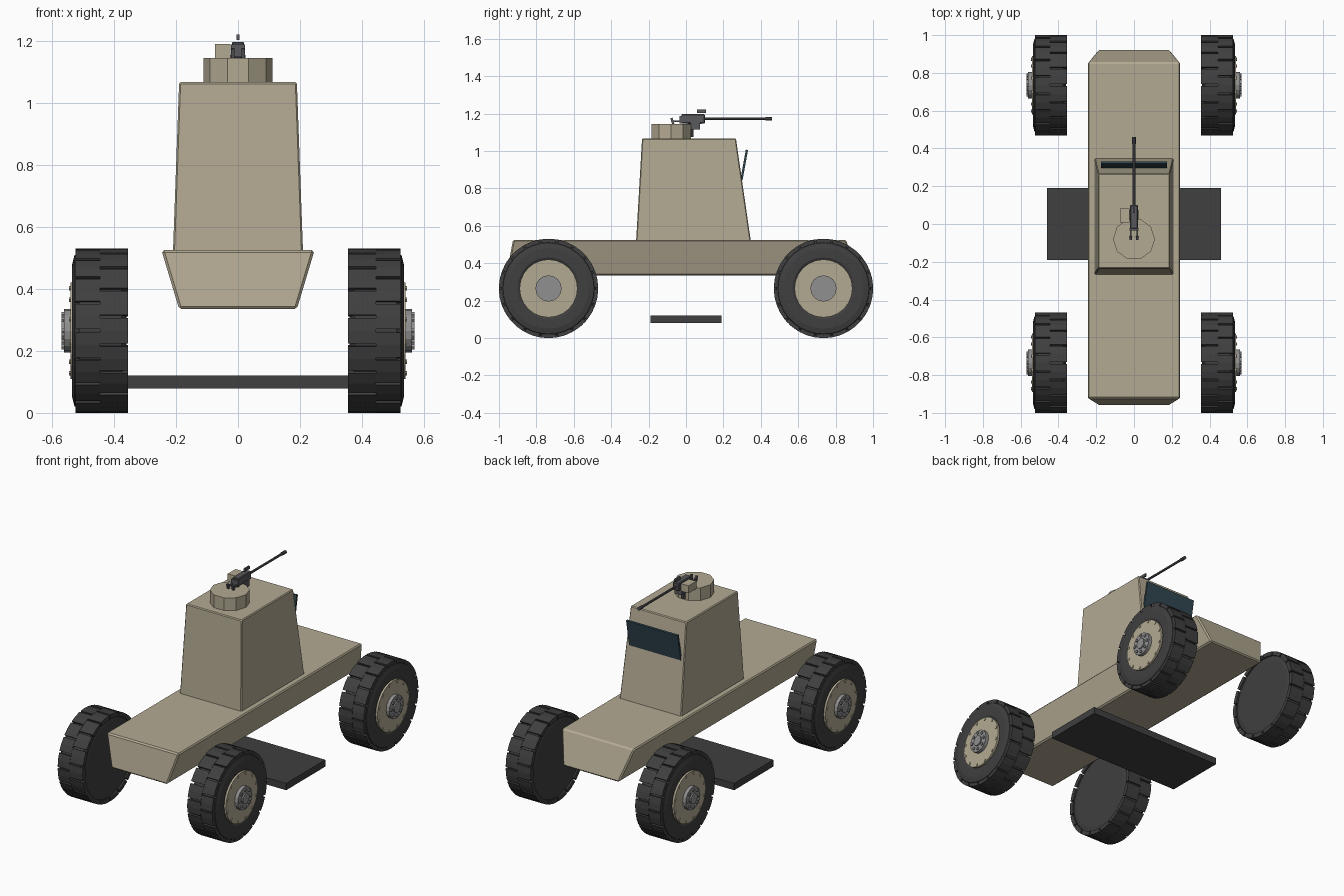
import bpy, bmesh, math
from mathutils import Matrix, Vector

if "Cube" in bpy.data.objects:
    bpy.data.objects.remove(bpy.data.objects["Cube"])


def material(name, rgb):
    m = bpy.data.materials.new(name)
    m.diffuse_color = (*rgb, 1)
    m.use_nodes = True
    m.node_tree.nodes["Principled BSDF"].inputs["Base Color"].default_value = m.diffuse_color
    return m


TAN = material("tan_paint", (0.45, 0.40, 0.29))
RUBBER = material("rubber", (0.05, 0.05, 0.05))
GLASS = material("dark_glass", (0.03, 0.06, 0.08))
METAL = material("gun_metal", (0.10, 0.10, 0.11))
STEEL = material("steel", (0.28, 0.28, 0.28))


def finish(name, bm, mat, mirror=False, bevel=0):
    bmesh.ops.recalc_face_normals(bm, faces=bm.faces)
    me = bpy.data.meshes.new(name)
    bm.to_mesh(me)
    bm.free()
    ob = bpy.data.objects.new(name, me)
    bpy.context.collection.objects.link(ob)
    me.materials.append(mat)
    if mirror:
        mod = ob.modifiers.new("mirror", 'MIRROR')
        mod.use_axis = (True, True, False)
        mod.use_mirror_merge = False
    if bevel:
        mod = ob.modifiers.new("bevel", 'BEVEL')
        mod.width, mod.segments = bevel, 1
    return ob


def add_box(bm, loc, size, rot=Matrix()):
    m = Matrix.Translation(loc) @ rot @ Matrix.Diagonal((*size, 1))
    bmesh.ops.create_cube(bm, size=1, matrix=m)


def box(name, loc, size, mat, rot=Matrix(), bevel=0):
    bm = bmesh.new()
    add_box(bm, loc, size, rot)
    return finish(name, bm, mat, bevel=bevel)


def add_cyl(bm, loc, r, depth, n, axis, spin=0):
    turn = {'X': Matrix.Rotation(math.pi / 2, 4, 'Y'),
            'Y': Matrix.Rotation(math.pi / 2, 4, 'X'), 'Z': Matrix()}[axis]
    m = Matrix.Translation(loc) @ turn @ Matrix.Rotation(spin, 4, 'Z')
    bmesh.ops.create_cone(bm, cap_ends=True, segments=n, radius1=r, radius2=r, depth=depth, matrix=m)


def cyl(name, loc, r, depth, n, axis, mat, spin=0, mirror=False):
    bm = bmesh.new()
    add_cyl(bm, loc, r, depth, n, axis, spin)
    return finish(name, bm, mat, mirror)


def frustum(name, low, high, mat, bevel):
    """low / high: (half width, y back, y front, z)"""
    bm = bmesh.new()
    rings = [[bm.verts.new(p) for p in ((-w, a, z), (w, a, z), (w, b, z), (-w, b, z))]
             for w, a, b, z in (low, high)]
    bm.faces.new(rings[0])
    bm.faces.new(rings[1])
    for i in range(4):
        j = (i + 1) % 4
        bm.faces.new((rings[0][i], rings[0][j], rings[1][j], rings[1][i]))
    return finish(name, bm, mat, bevel=bevel)


# Body
frustum("hull", (0.19, -0.96, 0.925, 0.335), (0.247, -0.925, 0.855, 0.525), TAN, 0.008)
frustum("cabin", (0.21, -0.267, 0.347, 0.515), (0.19, -0.235, 0.267, 1.067), TAN, 0.005)
box("windshield", (0, 0.311, 0.925), (0.35, 0.012, 0.165), GLASS, Matrix.Rotation(-0.18, 4, 'X'))
box("floor_plate", (0, 0, 0.1), (0.92, 0.38, 0.042), RUBBER)

# Wheels: one corner, mirrored to the other three
WY, WZ = 0.735, 0.265


def around(x, r, a):
    return Vector((x, WY + r * math.cos(a), WZ + r * math.sin(a)))


bm = bmesh.new()
profile = [(0.36, 0.0), (0.36, 0.215), (0.366, 0.245), (0.376, 0.255), (0.512, 0.255),
           (0.528, 0.243), (0.535, 0.215), (0.535, 0.165), (0.526, 0.15), (0.526, 0.0)]
verts = [bm.verts.new((x, WY + r, WZ)) for x, r in profile]
edges = [bm.edges.new(p) for p in zip(verts, verts[1:])]
bmesh.ops.spin(bm, geom=verts + edges, cent=(0, WY, WZ), axis=(1, 0, 0),
               angle=2 * math.pi, steps=36)
bmesh.ops.remove_doubles(bm, verts=bm.verts, dist=1e-5)
tyre = finish("tyres", bm, RUBBER, True)

# Two staggered rows of tread lugs, each following the tyre curve
bm = bmesh.new()
N = 18
for x0, x1, offset in ((0.355, 0.445, 0), (0.446, 0.525, 0.5)):
    for k in range(N):
        mid = 2 * math.pi * (k + offset) / N
        half = math.pi / N * 0.88
        rings = []
        for a in (mid - half, mid, mid + half):
            rings.append([bm.verts.new(around(x, r, a))
                          for x, r in ((x0, 0.24), (x1, 0.24), (x1, 0.2655), (x0, 0.2655))])
        for p, q in zip(rings, rings[1:]):
            for i in range(4):
                j = (i + 1) % 4
                bm.faces.new((p[i], p[j], q[j], q[i]))
        bm.faces.new(rings[0])
        bm.faces.new(rings[-1])
finish("tread_lugs", bm, RUBBER, True)

cyl("rims", (0.53, WY, WZ), 0.155, 0.022, 24, 'X', TAN, mirror=True)
bm = bmesh.new()
for k in range(12):
    add_cyl(bm, around(0.541, 0.142, math.tau * (k + .5) / 12), 0.008, 0.008, 6, 'X')
finish("rim_bolts", bm, TAN, True)
bm = bmesh.new()
add_cyl(bm, (0.548, WY, WZ), 0.07, 0.028, 16, 'X')
add_cyl(bm, (0.56, WY, WZ), 0.032, 0.02, 12, 'X')
for k in range(8):
    add_cyl(bm, around(0.564, 0.052, math.tau * k / 8), 0.009, 0.01, 6, 'X')
finish("hubs", bm, STEEL, True)

# Roof cupola
cyl("cupola", (0, -0.08, 1.105), 0.111, 0.08, 10, 'Z', TAN, spin=math.pi / 2)

# Machine gun and its mount
cyl("gun_pintle", (0, 0.025, 1.115), 0.014, 0.08, 10, 'Z', METAL)
box("gun_bracket", (0, 0.05, 1.135), (0.048, 0.05, 0.04), METAL)
box("gun_receiver", (0, 0.038, 1.172), (0.04, 0.125, 0.05), METAL, bevel=0.004)
box("gun_rear_plate", (0, -0.027, 1.168), (0.046, 0.014, 0.04), METAL)
box("ammo_box", (-0.05, 0.045, 1.167), (0.05, 0.075, 0.046), TAN)
cyl("gun_barrel", (0, 0.275, 1.172), 0.007, 0.36, 10, 'Y', METAL)
cyl("gun_muzzle", (0, 0.442, 1.172), 0.01, 0.036, 10, 'Y', METAL)
box("gun_sight", (0, 0.083, 1.212), (0.01, 0.048, 0.018), METAL)
bm = bmesh.new()
for s in (-1, 1):
    add_box(bm, (s * 0.017, -0.05, 1.16), (0.01, 0.04, 0.008))
    add_box(bm, (s * 0.017, -0.073, 1.16), (0.012, 0.012, 0.034), Matrix.Rotation(0.3, 4, 'X'))
finish("gun_grips", bm, METAL)
